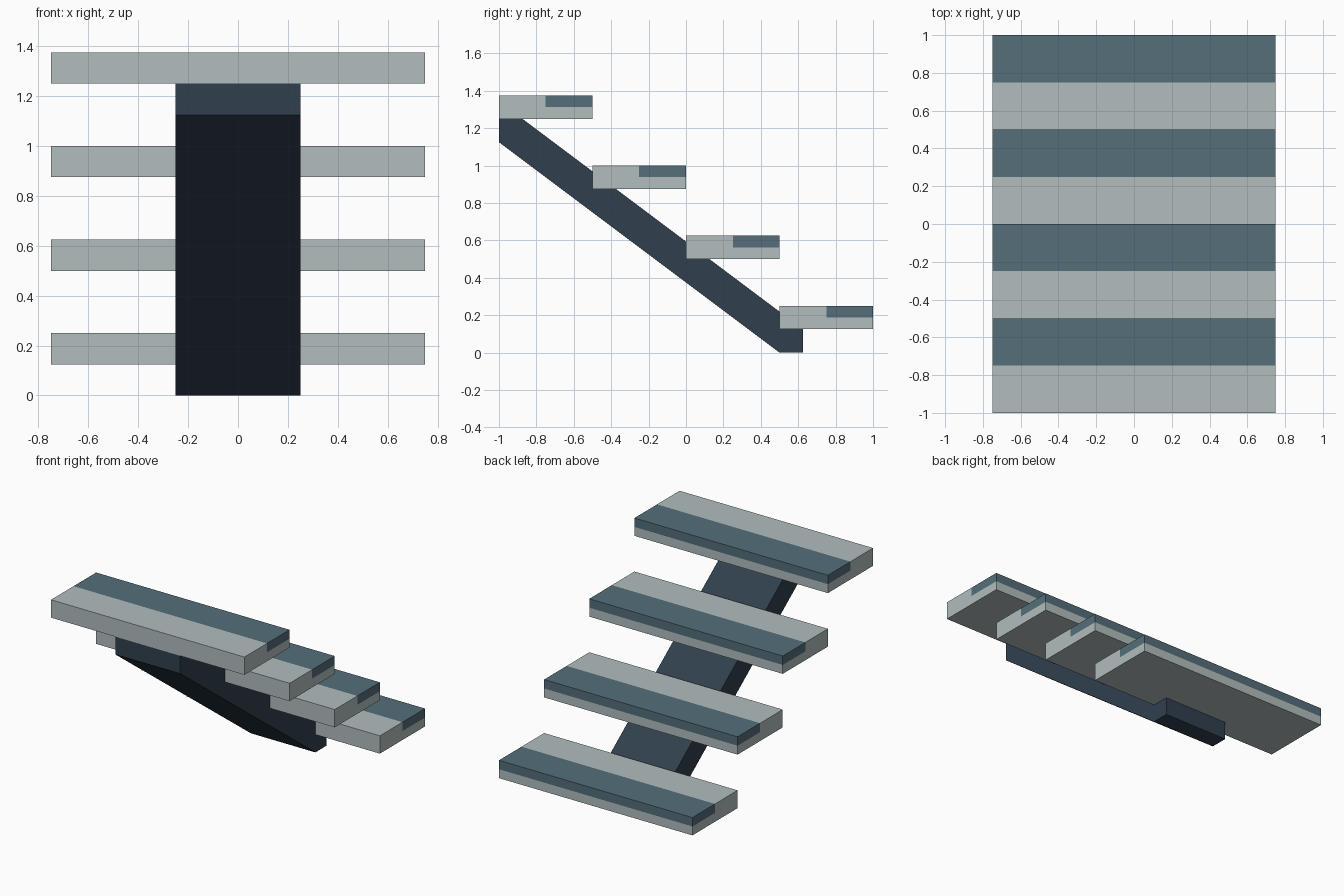
import bpy
import bmesh

if "Cube" in bpy.data.objects:
    bpy.data.objects.remove(bpy.data.objects["Cube"])


def material(name, rgb):
    mat = bpy.data.materials.new(name)
    mat.diffuse_color = (*rgb, 1.0)
    mat.use_nodes = True
    mat.node_tree.nodes["Principled BSDF"].inputs["Base Color"].default_value = mat.diffuse_color
    return mat


def extrude_profile(name, points, half_width, mat):
    """Extrude a (y, z) profile along x, centred on x = 0."""
    bm = bmesh.new()
    face = bm.faces.new([bm.verts.new((-half_width, y, z)) for y, z in points])
    ext = bmesh.ops.extrude_face_region(bm, geom=[face])
    verts = [g for g in ext["geom"] if isinstance(g, bmesh.types.BMVert)]
    bmesh.ops.translate(bm, verts=verts, vec=(2 * half_width, 0, 0))
    bmesh.ops.recalc_face_normals(bm, faces=bm.faces[:])
    mesh = bpy.data.meshes.new(name)
    bm.to_mesh(mesh)
    bm.free()
    mesh.materials.append(mat)
    obj = bpy.data.objects.new(name, mesh)
    bpy.context.collection.objects.link(obj)
    return obj


stone = material("pale_stone", (0.445, 0.51, 0.515))
slate = material("slate_blue", (0.091, 0.156, 0.195))
steel = material("dark_steel", (0.03, 0.051, 0.076))

# Sloping central support beam
extrude_profile("support_beam", [
    (-1, 1.125), (-1, 1.25), (-0.875, 1.25),
    (0.625, 0.125), (0.625, 0), (0.5, 0)], 0.25, steel)

STEP_DEPTH, STEP_RISE, THICK, BAND = 0.5, 0.375, 0.125, 0.0625

# Four floating treads, each rebated at the back for a flush dark band
for i in range(4):
    y0 = 0.5 - i * STEP_DEPTH
    ym, y1 = y0 + STEP_DEPTH / 2, y0 + STEP_DEPTH
    z0 = 0.125 + i * STEP_RISE
    zm, z1 = z0 + THICK - BAND, z0 + THICK
    extrude_profile(f"tread_{i + 1}", [
        (y0, z0), (y1, z0), (y1, zm), (ym, zm), (ym, z1), (y0, z1)], 0.75, stone)
    extrude_profile(f"tread_band_{i + 1}", [
        (ym, zm), (y1, zm), (y1, z1), (ym, z1)], 0.75, slate)
